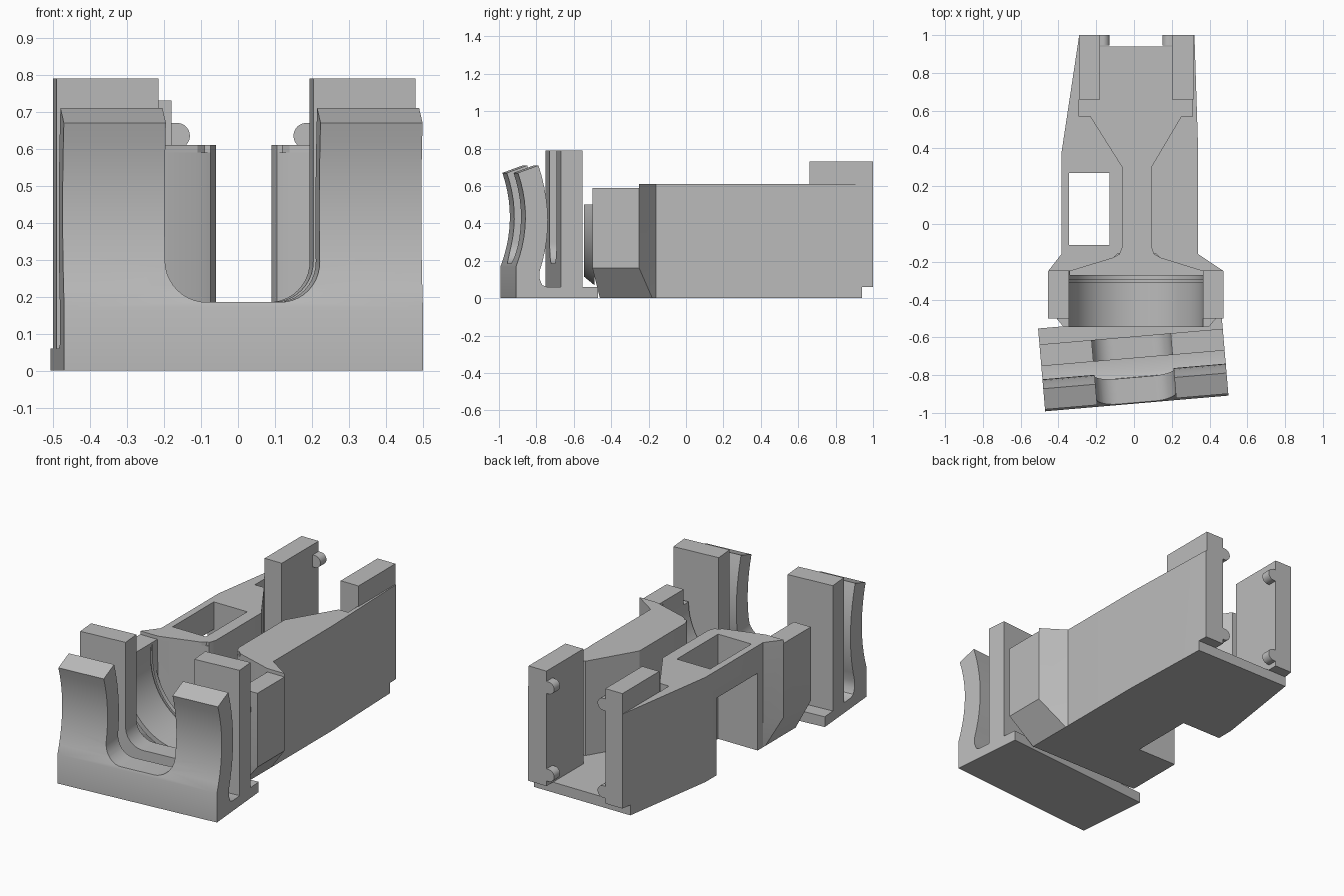
import bpy, bmesh, math
from mathutils import Matrix, Vector

if "Cube" in bpy.data.objects:
    bpy.data.objects.remove(bpy.data.objects["Cube"])

grey = bpy.data.materials.new("light_grey")
grey.use_nodes = True
colour = (0.5, 0.5, 0.5, 1)
grey.diffuse_color = colour
grey.node_tree.nodes["Principled BSDF"].inputs["Base Color"].default_value = colour


def finish(name, bm, matrix=None):
    if matrix:
        bm.transform(matrix)
    bmesh.ops.recalc_face_normals(bm, faces=bm.faces)
    mesh = bpy.data.meshes.new(name)
    bm.to_mesh(mesh)
    bm.free()
    mesh.materials.append(grey)
    ob = bpy.data.objects.new(name, mesh)
    bpy.context.collection.objects.link(ob)
    return ob


def loft(name, rings, matrix=None):
    """Skin a stack of rings with equal point counts and cap the ends."""
    bm = bmesh.new()
    loops = [[bm.verts.new(p) for p in ring] for ring in rings]
    for a, b in zip(loops, loops[1:]):
        for i in range(len(a)):
            j = (i + 1) % len(a)
            bm.faces.new((a[i], a[j], b[j], b[i]))
    bm.faces.new(loops[0])
    bm.faces.new(loops[-1])
    return finish(name, bm, matrix)


def prism(name, outline, z0, z1):
    return loft(name, [[(x, y, z) for x, y in outline] for z in (z0, z1)])


def box(name, x, y, z):
    return prism(name, [(x[0], y[0]), (x[1], y[0]), (x[1], y[1]), (x[0], y[1])], *z)


def cylinder(name, x, z, r1, r2, y0, y1, sides=64):
    """Cylinder or cone along y; r1 at the front, r2 at the rear."""
    bm = bmesh.new()
    bmesh.ops.create_cone(bm, cap_ends=True, segments=sides, radius1=r1, radius2=r2, depth=y1 - y0)
    turn = Matrix.Rotation(-math.pi / 2, 4, "X")
    return finish(name, bm, Matrix.Translation((x, (y0 + y1) / 2, z)) @ turn)


def cut(ob, *cutters):
    for c in cutters:
        c.hide_render = True
        mod = ob.modifiers.new("cut", "BOOLEAN")
        mod.operation, mod.solver, mod.object = "DIFFERENCE", "EXACT", c
    bpy.context.view_layer.update()
    evaluated = ob.evaluated_get(bpy.context.evaluated_depsgraph_get())
    mesh = bpy.data.meshes.new_from_object(evaluated)
    ob.modifiers.clear()
    ob.data = mesh


def smooth(ob):
    bpy.ops.object.select_all(action="DESELECT")
    ob.select_set(True)
    bpy.context.view_layer.objects.active = ob
    bpy.ops.object.shade_smooth_by_angle(angle=math.radians(30))


def curve(p0, p1, p2, steps=10):
    """Quadratic curve through three points."""
    out = []
    for i in range(steps + 1):
        t = i / steps
        out.append(tuple(2 * (t - .5) * (t - 1) * a + 4 * t * (1 - t) * b + 2 * t * (t - .5) * c
                         for a, b, c in zip(p0, p1, p2)))
    return out


# Front cradle: side profile swept across, slightly turned
profile = [(0, 0)]
profile += curve((0, .17), (.05, .42), (.01, .67))
profile += curve((.12, .71), (.17, .42), (.125, .14))
profile += [(.127, .1), (.14, .07), (.165, .06), (.24, .06), (.24, .79),
            (.355, .79), (.355, .06), (.44, .06), (.44, 0)]
turn = Matrix.Translation((.015, -.95, 0)) @ Matrix.Rotation(math.radians(4.9), 4, "Z")
cradle = loft("front_cradle", [[(x, y, z) for y, z in profile] for x in (-.487, .487)], turn)

# U-shaped opening through the cradle
arc = [(.1 + .11 * math.sin(a), .295 - .11 * math.cos(a))
       for a in [i * math.pi / 20 for i in range(11)]]
u_shape = [(.21, 1)] + arc[::-1] + [(-x, z) for x, z in arc] + [(-.21, 1)]
u_cutter = loft("u_cutter", [[(x, y, z) for x, z in u_shape] for y in (-.2, .6)], turn)
cut(cradle, u_cutter)

# Cutters: central channel, bore, window and rear notch
funnel_left = [(-.34, -.25), (-.11, -.18), (-.075, -.16), (-.06, -.12)]
funnel_right = [(.09, -.12), (.105, -.16), (.14, -.18), (.365, -.25)]
channel_left = [(-.06, .3), (-.23, .57), (-.29, .57), (-.29, .66), (-.18, .66), (-.18, 1.1)]
channel_right = [(.2, 1.1), (.2, .66), (.31, .66), (.31, .57), (.25, .57), (.09, .3)]
channel = prism("channel_cutter", [(-.34, -.27)] + funnel_left + channel_left
                + channel_right + funnel_right + [(.365, -.27)], .06, 1)
bore = cylinder("bore_cutter", .01, .5, .355, .355, -.7, -.25)
groove = cylinder("groove_cutter", .01, .5, .365, .365, -.31, -.295)
bore_top = box("bore_top_cutter", (-.345, .365), (-.7, -.25), (.5, 1))
lip_top = box("lip_top_cutter", (-.6, .6), (-.7, -.4), (.5, 1))
window = box("window_cutter", (-.345, -.13), (-.11, .27), (-.1, 1))
side_opening = box("side_opening_cutter", (-.5, -.2), (-.11, .27), (-.1, .45))
notch = box("rear_notch_cutter", (-.6, .6), (.94, 1.1), (-.1, .06))

# Main body with tapered rear
body = prism("main_body", [(-.385, -.16), (-.385, .37), (-.29, 1), (.32, 1), (.34, .38),
                           (.34, -.16)], 0, .61)
cut(body, channel, window, side_opening, notch)

# Shoulder block with undercut base
low = [(-.385, -.46), (.34, -.46), (.34, -.18), (.34, -.16), (-.385, -.16), (-.385, -.18)]
wide = [(-.455, -.5), (.475, -.5), (.475, -.25), (.34, -.16), (-.385, -.16), (-.455, -.25)]
block = loft("shoulder_block", [[(x, y, z) for x, y in ring]
                                for ring, z in ((low, 0), (wide, .16), (wide, .59))])
cut(block, channel, bore, groove, bore_top)

# Raised shoulder edges at body height
for side, pts in (("right", [(-.455, -.25), (-.34, -.25), (-.11, -.18), (-.09, -.16), (-.385, -.16)]),
                  ("left", [(.475, -.25), (.365, -.25), (.14, -.18), (.12, -.16), (.34, -.16)])):
    prism(side + "_shoulder_cap", pts, .58, .61)

# Tapered half-ring lip in front of the bore
lip = cylinder("bore_lip", .012, .5, .385, .43, -.545, -.49)
cut(lip, bore, lip_top)

# Rear posts with retaining nubs
for side, inner, outer, s in (("right", -.18, -.29, 1), ("left", .2, .315, -1)):
    box(side + "_rear_post", sorted((inner, outer)), (.66, 1), (.6, .73))
    for level, z in (("upper", .635), ("lower", .125)):
        box(f"{side}_{level}_nub_base", sorted((inner - s * .02, inner + s * .015)),
            (.945, 1), (z - .035, z + .035))
        smooth(cylinder(f"{side}_{level}_nub", inner + s * .015, z, .035, .035, .945, 1, 24))

for ob in (cradle, body, block, lip):
    smooth(ob)

for c in (u_cutter, channel, bore, groove, bore_top, lip_top, window, side_opening, notch):
    bpy.data.objects.remove(c)
